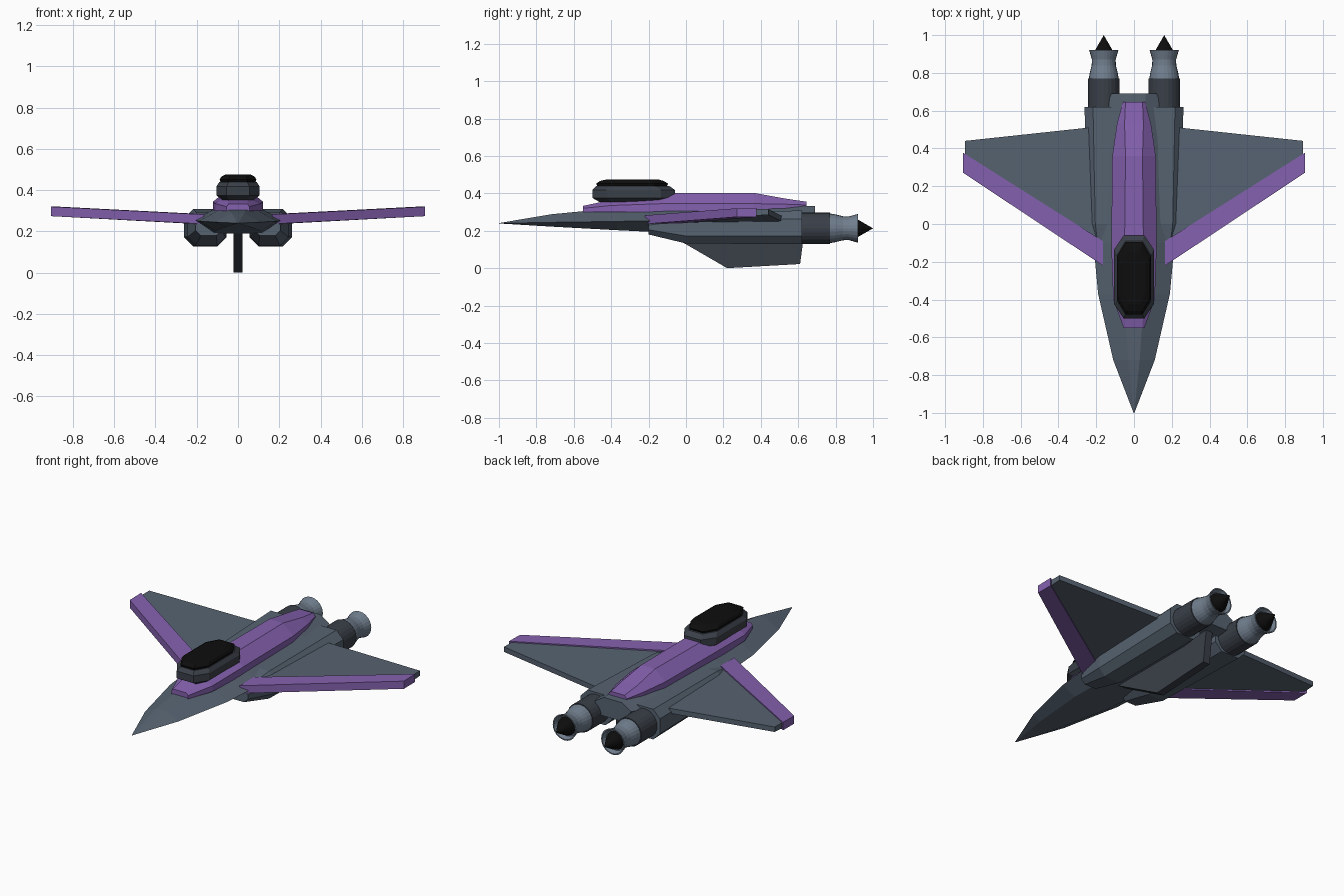
import bpy, bmesh, math

if "Cube" in bpy.data.objects:
    bpy.data.objects.remove(bpy.data.objects["Cube"])


def material(name, rgb):
    m = bpy.data.materials.new(name)
    m.diffuse_color = (*rgb, 1)
    m.use_nodes = True
    m.node_tree.nodes["Principled BSDF"].inputs["Base Color"].default_value = m.diffuse_color
    return m


SLATE = material("slate", (0.095, 0.125, 0.165))
DARK = material("dark_slate", (0.042, 0.050, 0.065))
PURPLE = material("purple", (0.235, 0.120, 0.430))
STEEL = material("steel", (0.165, 0.210, 0.270))
BLACK = material("black", (0.004, 0.004, 0.004))


def loft(name, rings, mat, mirror=False):
    """Skin a list of equal-length point rings and cap both ends."""
    bm = bmesh.new()
    vs = [[bm.verts.new(p) for p in r] for r in rings]
    n = len(rings[0])
    for a, b in zip(vs, vs[1:]):
        for i in range(n):
            j = (i + 1) % n
            bm.faces.new((a[i], a[j], b[j], b[i]))
    bm.faces.new(vs[0])
    bm.faces.new(vs[-1][::-1])
    bmesh.ops.remove_doubles(bm, verts=bm.verts, dist=0.0005)
    bmesh.ops.recalc_face_normals(bm, faces=bm.faces)
    me = bpy.data.meshes.new(name)
    bm.to_mesh(me)
    bm.free()
    me.materials.append(mat)
    ob = bpy.data.objects.new(name, me)
    bpy.context.collection.objects.link(ob)
    if mirror:
        mod = ob.modifiers.new("mirror", "MIRROR")
        mod.use_mirror_merge = False
    return ob


def hex_ring(y, top, side, bottom):
    """Symmetric six-sided section; each level is (half width, z)."""
    r = [(w, y, z) for w, z in (top, side, bottom)]
    return r + [(-x, y, z) for x, y, z in reversed(r)]


def oct_ring(y, x0, x1, z0, z1, c):
    """Chamfered rectangle across the y axis."""
    return [(x, y, z) for x, z in (
        (x0 + c, z0), (x1 - c, z0), (x1, z0 + c), (x1, z1 - c),
        (x1 - c, z1), (x0 + c, z1), (x0, z1 - c), (x0, z0 + c))]


def plan_ring(z, w, y0, y1, cx, cy):
    """Chamfered rectangle in plan."""
    return [(x, y, z) for x, y in (
        (w - cx, y0), (w, y0 + cy), (w, y1 - cy), (w - cx, y1),
        (cx - w, y1), (-w, y1 - cy), (-w, y0 + cy), (cx - w, y0))]


def lathe(name, profile, mat, x, z, sides=24):
    """Spin (y, radius) points about an axis along y, on both sides."""
    rings = [[(x + r * math.cos(2 * math.pi * i / sides), y,
               z + r * math.sin(2 * math.pi * i / sides)) for i in range(sides)]
             for y, r in profile]
    return loft(name, rings, mat, True)


# fuselage
loft("fuselage", [
    hex_ring(-1.0, (0.001, 0.241), (0.002, 0.24), (0.001, 0.239)),
    hex_ring(-0.72, (0.03, 0.288), (0.11, 0.245), (0.06, 0.222)),
    hex_ring(-0.37, (0.055, 0.322), (0.19, 0.25), (0.11, 0.203)),
    hex_ring(-0.10, (0.065, 0.335), (0.215, 0.255), (0.12, 0.19)),
    hex_ring(0.45, (0.07, 0.335), (0.205, 0.26), (0.12, 0.19)),
    hex_ring(0.69, (0.06, 0.332), (0.12, 0.295), (0.08, 0.22))], SLATE)

# purple spine along the back
loft("spine", [
    hex_ring(-0.55, (0.045, 0.333), (0.055, 0.32), (0.055, 0.30)),
    hex_ring(-0.40, (0.05, 0.365), (0.11, 0.335), (0.11, 0.30)),
    hex_ring(-0.12, (0.05, 0.402), (0.12, 0.345), (0.12, 0.30)),
    hex_ring(0.36, (0.045, 0.403), (0.115, 0.345), (0.115, 0.30)),
    hex_ring(0.53, (0.05, 0.372), (0.09, 0.342), (0.09, 0.31)),
    hex_ring(0.645, (0.045, 0.355), (0.06, 0.338), (0.06, 0.31))], PURPLE)

# cockpit frame and canopy
loft("cockpit_frame", [
    plan_ring(0.352, 0.075, -0.46, -0.10, 0.03, 0.06),
    plan_ring(0.375, 0.105, -0.50, -0.06, 0.05, 0.075),
    plan_ring(0.418, 0.105, -0.50, -0.06, 0.05, 0.075),
    plan_ring(0.440, 0.090, -0.48, -0.09, 0.045, 0.075)], DARK)
loft("canopy", [
    plan_ring(0.425, 0.080, -0.47, -0.11, 0.04, 0.07),
    plan_ring(0.452, 0.089, -0.48, -0.095, 0.045, 0.075),
    plan_ring(0.466, 0.080, -0.46, -0.12, 0.04, 0.07),
    plan_ring(0.475, 0.062, -0.42, -0.15, 0.03, 0.06)], BLACK)

# engine nacelles
loft("nacelle", [
    oct_ring(-0.20, 0.08, 0.205, 0.18, 0.255, 0.025),
    oct_ring(0.00, 0.06, 0.245, 0.132, 0.295, 0.04),
    oct_ring(0.62, 0.055, 0.262, 0.128, 0.308, 0.045)], SLATE, True)

# engines, flared nozzles and exhaust cones
lathe("engine_barrel", [(0.58, 0.084), (0.77, 0.084)], DARK, 0.16, 0.213)
lathe("nozzle", [(0.765, 0.080), (0.80, 0.074), (0.84, 0.064), (0.87, 0.063),
                 (0.92, 0.077), (0.92, 0.070), (0.895, 0.060)], STEEL, 0.16, 0.213)
lathe("exhaust_cone", [(0.89, 0.056), (0.92, 0.046), (1.0, 0.0001)], BLACK, 0.16, 0.213)


def wing_ring(x, points):
    """Section at x; each point is (y, low z, high z)."""
    return [(x, y, lo) for y, lo, hi in points] + [(x, y, hi) for y, lo, hi in reversed(points)]


# wings and purple leading edges
loft("wing", [wing_ring(0.15, [(-0.12, 0.238, 0.275), (0.52, 0.245, 0.275)]),
              wing_ring(0.895, [(0.35, 0.280, 0.315), (0.44, 0.285, 0.315)])], SLATE, True)
loft("wing_leading_edge", [
    wing_ring(0.165, [(-0.22, 0.236, 0.282), (-0.09, 0.234, 0.284)]),
    wing_ring(0.906, [(0.272, 0.274, 0.320), (0.378, 0.274, 0.322)])], PURPLE, True)

# ventral fin
fin = [(-0.12, 0.197), (0.22, 0.0), (0.61, 0.022), (0.635, 0.21)]
loft("ventral_fin", [[(x, y, z) for y, z in fin] for x in (-0.022, 0.022)], DARK)
